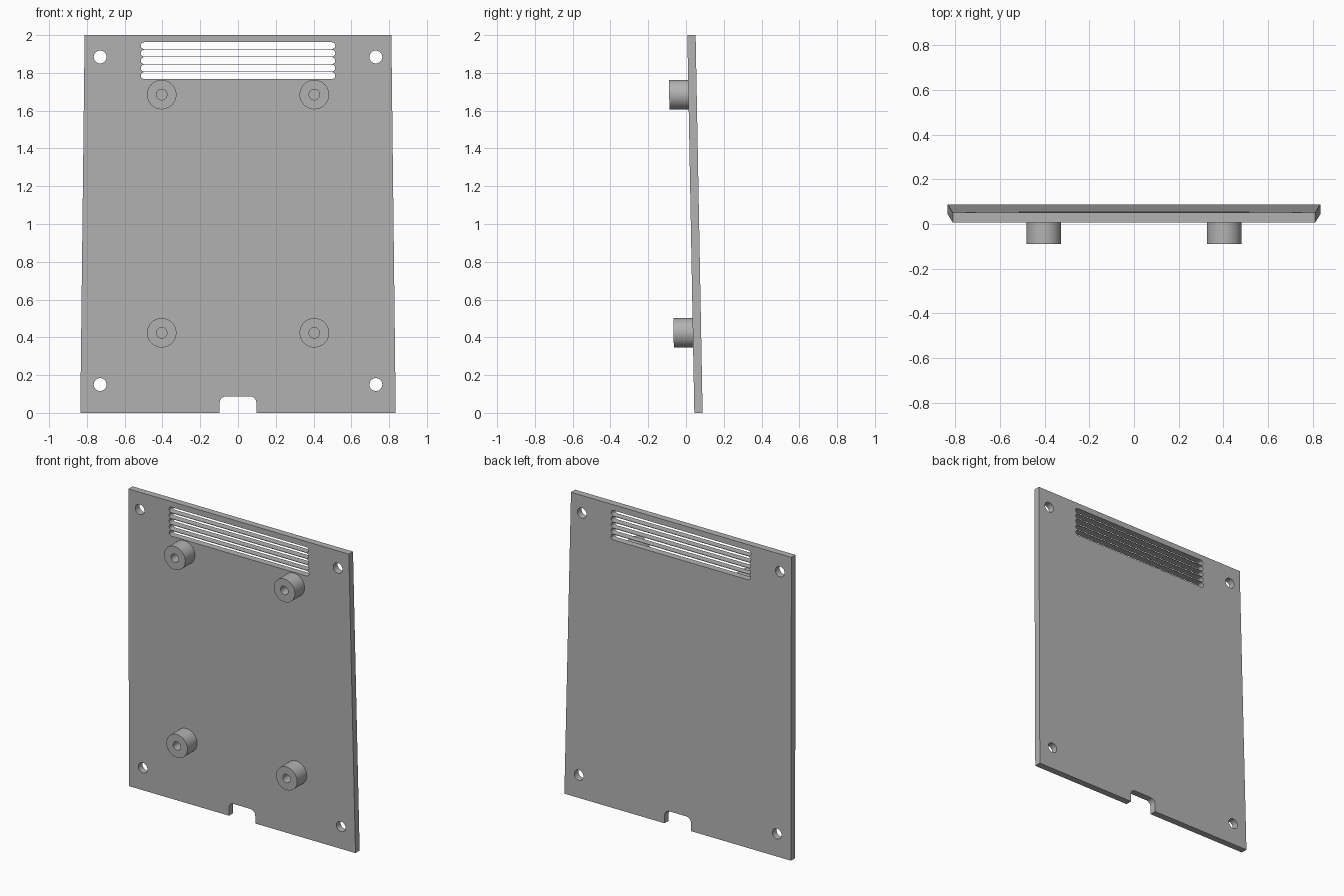
import bpy, bmesh
from math import sin, cos, pi

cube = bpy.data.objects.get("Cube")
if cube:
    bpy.data.objects.remove(cube, do_unlink=True)

THICK = 0.044      # panel thickness
LEAN = 0.0185      # backward lean of the panel per unit of height
BASE_Y = 0.066     # depth of the panel's middle at the ground

grey = bpy.data.materials.new("plain_grey")
grey.use_nodes = True
color = (0.45, 0.45, 0.45, 1)
grey.diffuse_color = color
grey.node_tree.nodes["Principled BSDF"].inputs["Base Color"].default_value = color


def arc(cx, cz, r, start, end, steps):
    """Points on an arc, angles in half turns."""
    angles = [pi * (start + (end - start) * i / steps) for i in range(steps + 1)]
    return [(cx + r * cos(a), cz + r * sin(a)) for a in angles]


def lean(x, z, depth):
    """Place a flat point on the leaning panel; depth grows toward the back."""
    return (x, BASE_Y - LEAN * z + depth, z)


def finish(bm, name):
    bmesh.ops.recalc_face_normals(bm, faces=bm.faces)
    mesh = bpy.data.meshes.new(name)
    bm.to_mesh(mesh)
    bm.free()
    mesh.materials.append(grey)
    obj = bpy.data.objects.new(name, mesh)
    bpy.context.collection.objects.link(obj)
    bpy.ops.object.select_all(action='DESELECT')
    obj.select_set(True)
    bpy.context.view_layer.objects.active = obj
    bpy.ops.object.shade_smooth_by_angle()
    return obj


# Panel outline: tapered plate with a rounded cable notch in the bottom edge
notch_w, notch_h, notch_r = 0.097, 0.088, 0.035
outline = [(0.835, 0), (0.812, 2), (-0.812, 2), (-0.835, 0), (-notch_w, 0)]
outline += arc(-notch_w + notch_r, notch_h - notch_r, notch_r, 1, 0.5, 8)
outline += arc(notch_w - notch_r, notch_h - notch_r, notch_r, 0.5, 0, 8)
outline += [(notch_w, 0)]
loops = [outline]

# Corner screw holes
for side in (-1, 1):
    for z in (0.15, 1.884):
        loops.append(arc(side * 0.73, z, 0.034, 0, 2, 32)[:-1])

# Vent slots with round ends
for i in range(5):
    z = 1.786 + 0.0396 * i
    loops.append(arc(0.497, z, 0.018, -0.5, 0.5, 10) + arc(-0.497, z, 0.018, 0.5, 1.5, 10))

# Fill the flat shape with its openings and give it thickness
curve = bpy.data.curves.new("panel_outline", 'CURVE')
curve.dimensions = '2D'
curve.fill_mode = 'BOTH'
curve.extrude = THICK / 2
for loop in loops:
    spline = curve.splines.new('POLY')
    spline.points.add(len(loop) - 1)
    for point, (x, z) in zip(spline.points, loop):
        point.co = (x, z, 0, 1)
    spline.use_cyclic_u = True
source = bpy.data.objects.new("panel_outline", curve)
bpy.context.collection.objects.link(source)
filled = bpy.data.meshes.new_from_object(
    source.evaluated_get(bpy.context.evaluated_depsgraph_get()))
bpy.data.objects.remove(source, do_unlink=True)

bm = bmesh.new()
bm.from_mesh(filled)
bpy.data.meshes.remove(filled)
bmesh.ops.remove_doubles(bm, verts=bm.verts, dist=0.0001)
for v in bm.verts:
    v.co = lean(v.co.x, v.co.y, -v.co.z)
finish(bm, "back_panel")


# Mounting bosses: hollow posts with blind screw holes
def boss(name, cx, cz, sides=40):
    front = -THICK / 2
    profile = [(0.078, front + 0.005), (0.078, front - 0.102),
               (0.028, front - 0.102), (0.028, front - 0.003)]
    bm = bmesh.new()
    rings = [[bm.verts.new(lean(x, z, depth)) for x, z in arc(cx, cz, r, 0, 2, sides)[:-1]]
             for r, depth in profile]
    for a, b in zip(rings, rings[1:]):
        for i in range(sides):
            j = (i + 1) % sides
            bm.faces.new((a[i], a[j], b[j], b[i]))
    bm.faces.new(rings[-1])
    bm.faces.new(rings[0])
    finish(bm, name)


for side, label in ((1, "left"), (-1, "right")):
    boss("upper_boss_" + label, side * 0.404, 1.685)
    boss("lower_boss_" + label, side * 0.404, 0.424)
